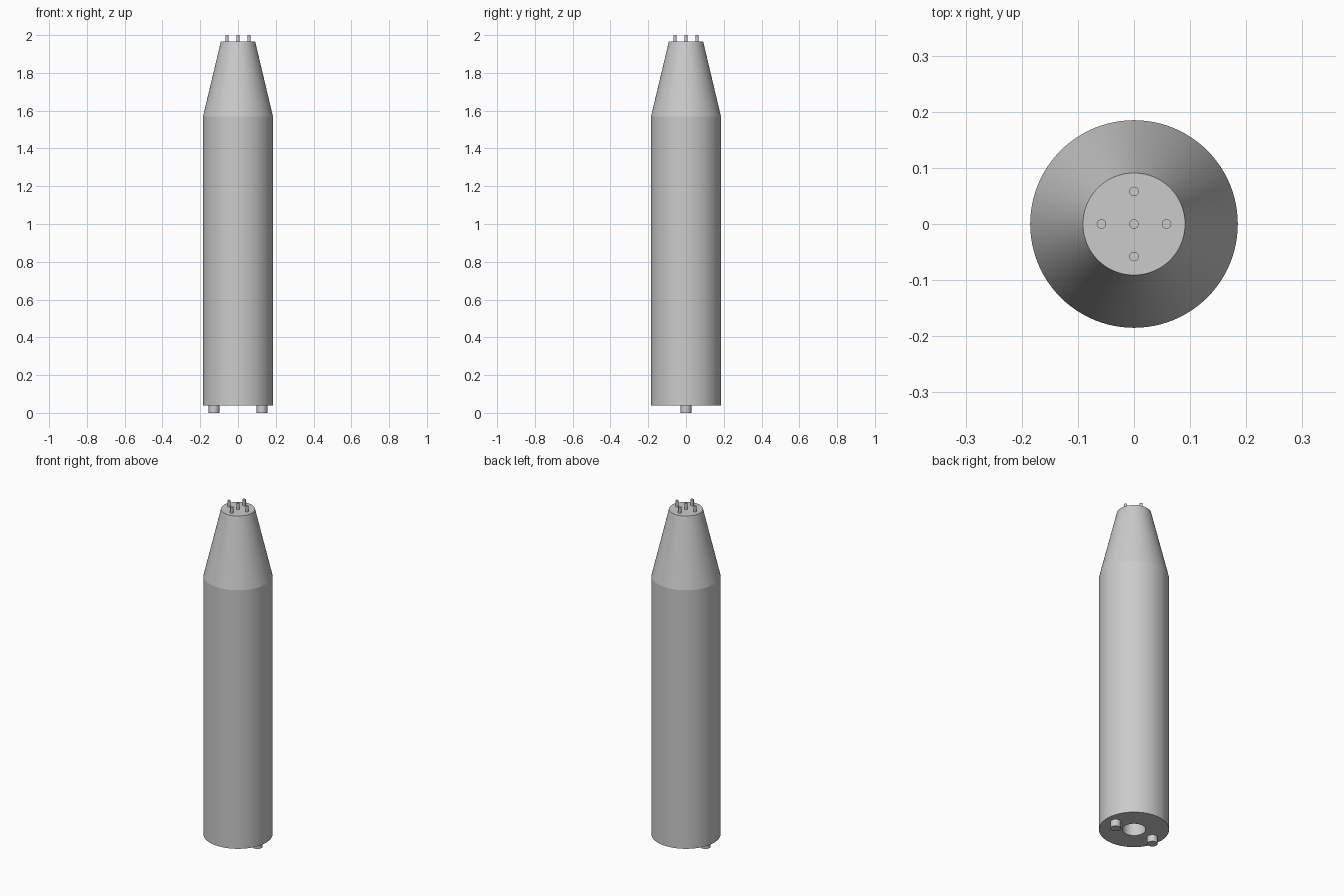
import bpy, bmesh, math

cube = bpy.data.objects.get("Cube")
if cube:
    bpy.data.objects.remove(cube, do_unlink=True)

grey = bpy.data.materials.new("light grey metal")
grey.use_nodes = True
colour = (0.6, 0.6, 0.6, 1)
grey.diffuse_color = colour
grey.node_tree.nodes["Principled BSDF"].inputs["Base Color"].default_value = colour


def lathe(name, profile, x=0, y=0, sides=96):
    """Revolve (radius, height) points around z; end points lie on the axis."""
    bm = bmesh.new()
    verts = [bm.verts.new((r, 0, z)) for r, z in profile]
    edges = [bm.edges.new(pair) for pair in zip(verts, verts[1:])]
    bmesh.ops.spin(bm, geom=verts + edges, cent=(0, 0, 0), axis=(0, 0, 1),
                   angle=math.tau, steps=sides, use_duplicate=False)
    bmesh.ops.remove_doubles(bm, verts=bm.verts, dist=1e-5)
    bmesh.ops.recalc_face_normals(bm, faces=bm.faces)
    mesh = bpy.data.meshes.new(name)
    bm.to_mesh(mesh)
    bm.free()
    mesh.materials.append(grey)
    obj = bpy.data.objects.new(name, mesh)
    obj.location = (x, y, 0)
    bpy.context.collection.objects.link(obj)
    bpy.ops.object.select_all(action="DESELECT")
    obj.select_set(True)
    bpy.context.view_layer.objects.active = obj
    bpy.ops.object.shade_smooth_by_angle(angle=math.radians(12))
    return obj


def pin(name, radius, low, high, x, y, sides):
    lathe(name, [(0, low), (radius, low), (radius, high), (0, high)], x, y, sides)


# Cylindrical body with tapered nose and a blind bore in the base
lathe("body", [(0, 0.29), (0.062, 0.29), (0.062, 0.04), (0.185, 0.04),
               (0.185, 1.57), (0.091, 1.965), (0, 1.965)])

# Contact pins on the nose: one central, four in a cross
pin("nose_pin_centre", 0.0085, 1.955, 2.0, 0, 0, 32)
for side, dx, dy in (("left", 1, 0), ("right", -1, 0), ("front", 0, -1), ("back", 0, 1)):
    pin("nose_pin_" + side, 0.0085, 1.955, 2.0, dx * 0.058, dy * 0.058, 32)

# Two stubby pins under the base
for side, dx in (("left", 1), ("right", -1)):
    pin("base_pin_" + side, 0.028, 0, 0.05, dx * 0.127, 0, 48)
